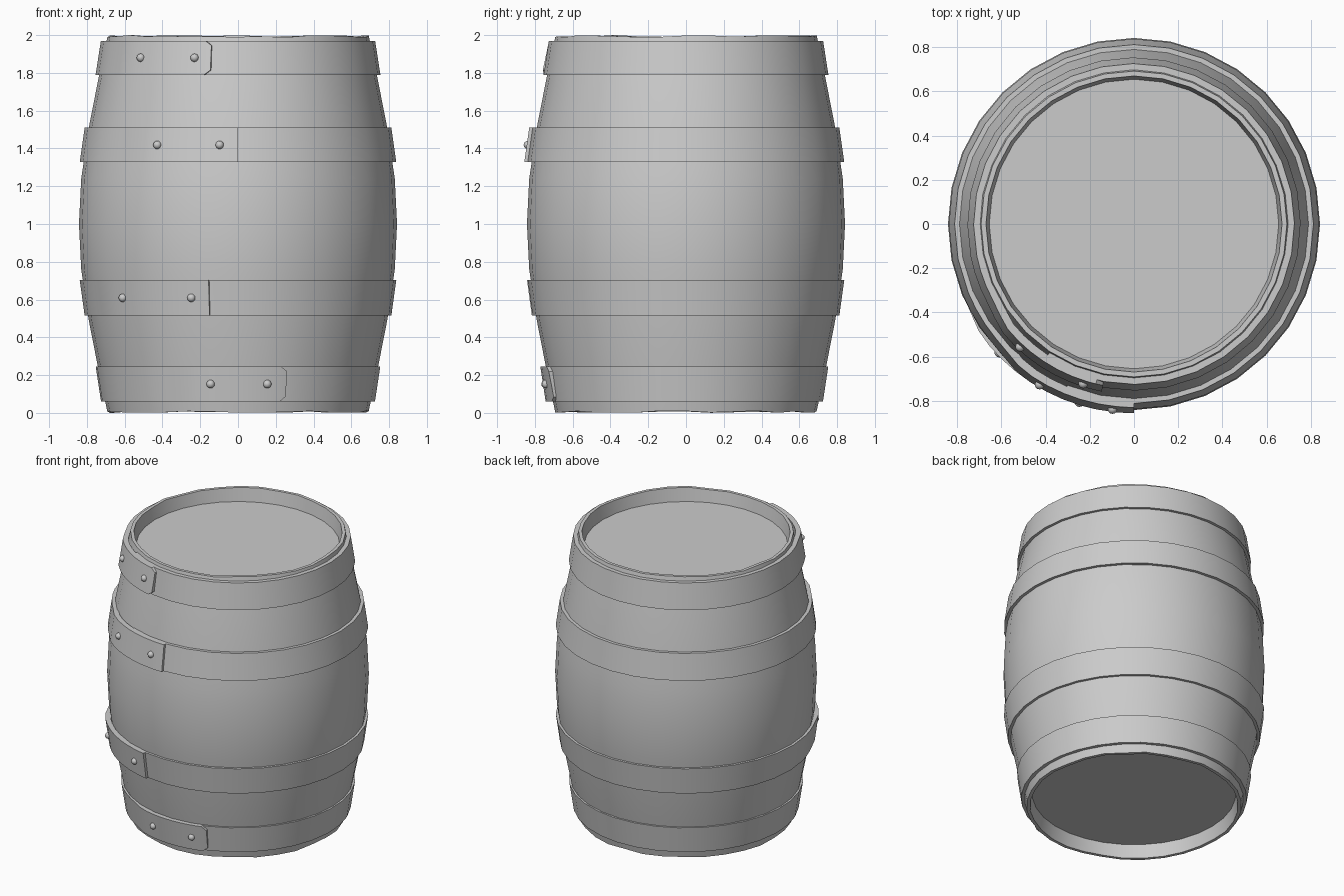
import bpy, bmesh, math, random

if "Cube" in bpy.data.objects:
    bpy.data.objects.remove(bpy.data.objects["Cube"])

random.seed(4)
SIDES = 32


def finish(name, bm, angle=35):
    bmesh.ops.recalc_face_normals(bm, faces=bm.faces)
    me = bpy.data.meshes.new(name)
    bm.to_mesh(me)
    bm.free()
    ob = bpy.data.objects.new(name, me)
    bpy.context.collection.objects.link(ob)
    bpy.ops.object.select_all(action='DESELECT')
    ob.select_set(True)
    bpy.context.view_layer.objects.active = ob
    bpy.ops.object.shade_smooth_by_angle(angle=math.radians(angle))
    return ob


def polar(r, a, z):
    # angle measured from the front (-y) towards +x
    return (r * math.sin(a), -r * math.cos(a), z)


# Barrel body: bulging wall, uneven stave ends, recessed heads
half = [(0.655, 0.905), (0.67, 0.994), (0.692, 0.994), (0.735, 0.79),
        (0.79, 0.51), (0.83, 0.24)]
profile = [(r, 1 + h) for r, h in half] + [(0.842, 1.0)] \
    + [(r, 1 - h) for r, h in reversed(half)]
bm = bmesh.new()
rings = []
for i in range(SIDES):
    a = 2 * math.pi * i / SIDES
    top, bottom = random.uniform(-0.006, 0.006), random.uniform(-0.006, 0.006)
    col = []
    for r, z in profile:
        if z > 1.98:
            z += top
        elif z < 0.02:
            z += bottom
        col.append(bm.verts.new(polar(r, a, z)))
    rings.append(col)
for i in range(SIDES):
    p, q = rings[i], rings[(i + 1) % SIDES]
    for j in range(len(profile) - 1):
        bm.faces.new((p[j], q[j], q[j + 1], p[j + 1]))
bm.faces.new([c[0] for c in rings])
bm.faces.new([c[-1] for c in rings])
finish("barrel_body", bm)


# Hoops: one strip each, its riveted end lapping over its start
def lap_offset(d, lap):
    t = min(max((d - lap) / 12, 0), 1)
    return 0.018 * (1 - t * t * (3 - 2 * t))


def hoop(name, z0, r0, z1, r1, end_x, rivets, clipped):
    rm = (r0 + r1) / 2
    end = math.asin(end_x / rm)
    lap = math.degrees(end - math.asin(rivets[0] / rm)) + 5
    steps = [0, 2.5] + [11.25 * k / 2 for k in range(1, 12)] \
        + [11.25 * k for k in range(6, 35)]
    bm = bmesh.new()
    sections = []
    for d in steps:
        a = end - math.radians(d)
        off = lap_offset(d, lap)
        cut = 0.025 if clipped and d == 0 else 0
        lo, hi = z0 + cut, z1 - cut
        sections.append([bm.verts.new(polar(r, a, z)) for r, z in (
            (r0 + off, lo), (r1 + off, hi),
            (r1 + off - 0.035, hi), (r0 + off - 0.035, lo))])
    for p, q in zip(sections, sections[1:]):
        for j in range(4):
            k = (j + 1) % 4
            bm.faces.new((p[j], p[k], q[k], q[j]))
    bm.faces.new(sections[0])
    bm.faces.new(sections[-1])
    finish(name, bm)

    # Rivets on the lapped end
    for n, x in enumerate(rivets):
        r = rm + 0.018
        bpy.ops.mesh.primitive_uv_sphere_add(
            segments=12, ring_count=8, radius=0.022,
            location=polar(r, math.asin(x / r), (z0 + z1) / 2))
        rivet = bpy.context.object
        rivet.name = f"{name}_rivet_{n + 1}"
        bpy.ops.object.shade_smooth()


hoop("top_hoop", 1.79, 0.754, 1.97, 0.726, -0.14, (-0.515, -0.23), True)
hoop("upper_hoop", 1.327, 0.838, 1.51, 0.812, 0.0, (-0.427, -0.097), False)
hoop("lower_hoop", 0.515, 0.812, 0.703, 0.838, -0.15, (-0.61, -0.247), False)
hoop("bottom_hoop", 0.06, 0.726, 0.245, 0.754, 0.25, (-0.145, 0.155), True)
